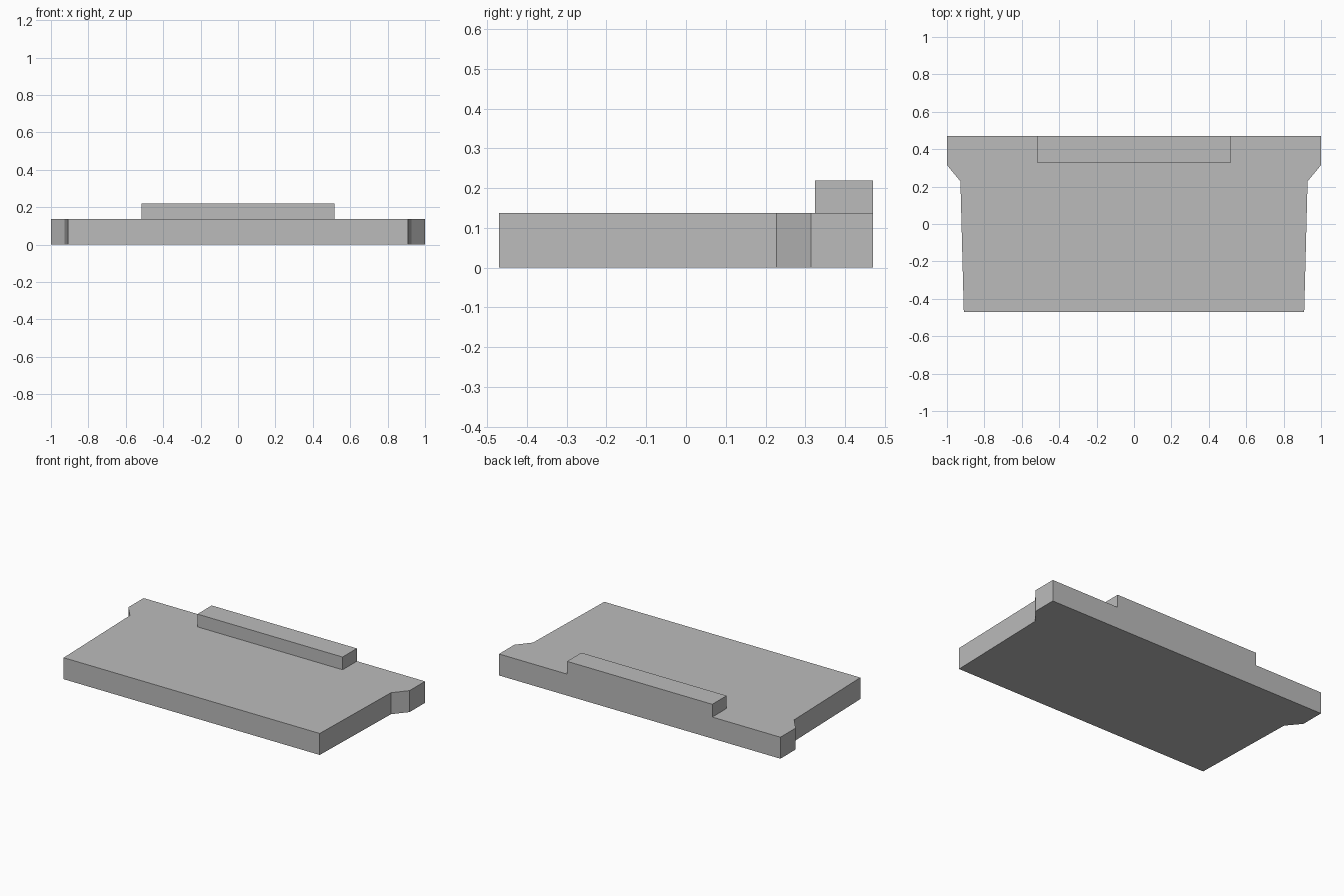
import bpy
import bmesh

cube = bpy.data.objects.get("Cube")
if cube:
    bpy.data.objects.remove(cube, do_unlink=True)

grey = bpy.data.materials.new("plain_grey")
colour = (0.5, 0.5, 0.5, 1.0)
grey.diffuse_color = colour
grey.use_nodes = True
grey.node_tree.nodes["Principled BSDF"].inputs["Base Color"].default_value = colour


def extruded_part(name, right_half, bottom, top):
    """Mirror a half outline (front to back) and extrude it upward."""
    outline = right_half + [(-x, y) for x, y in reversed(right_half)]
    bm = bmesh.new()
    base = bm.faces.new([bm.verts.new((x, y, bottom)) for x, y in outline])
    raised = bmesh.ops.extrude_face_region(bm, geom=[base], use_keep_orig=True)
    for item in raised["geom"]:
        if isinstance(item, bmesh.types.BMVert):
            item.co.z = top
    bmesh.ops.recalc_face_normals(bm, faces=bm.faces)
    mesh = bpy.data.meshes.new(name)
    bm.to_mesh(mesh)
    bm.free()
    mesh.materials.append(grey)
    obj = bpy.data.objects.new(name, mesh)
    bpy.context.collection.objects.link(obj)
    return obj


# Tapered slab with flared rear corners
slab_top = 0.138
extruded_part("base_slab",
              [(0.91, -0.47), (0.928, 0.228), (1.0, 0.315), (1.0, 0.47)],
              0.0, slab_top)

# Raised bar flush with the rear edge
extruded_part("rear_ledge", [(0.516, 0.325), (0.516, 0.47)], slab_top, 0.22)
